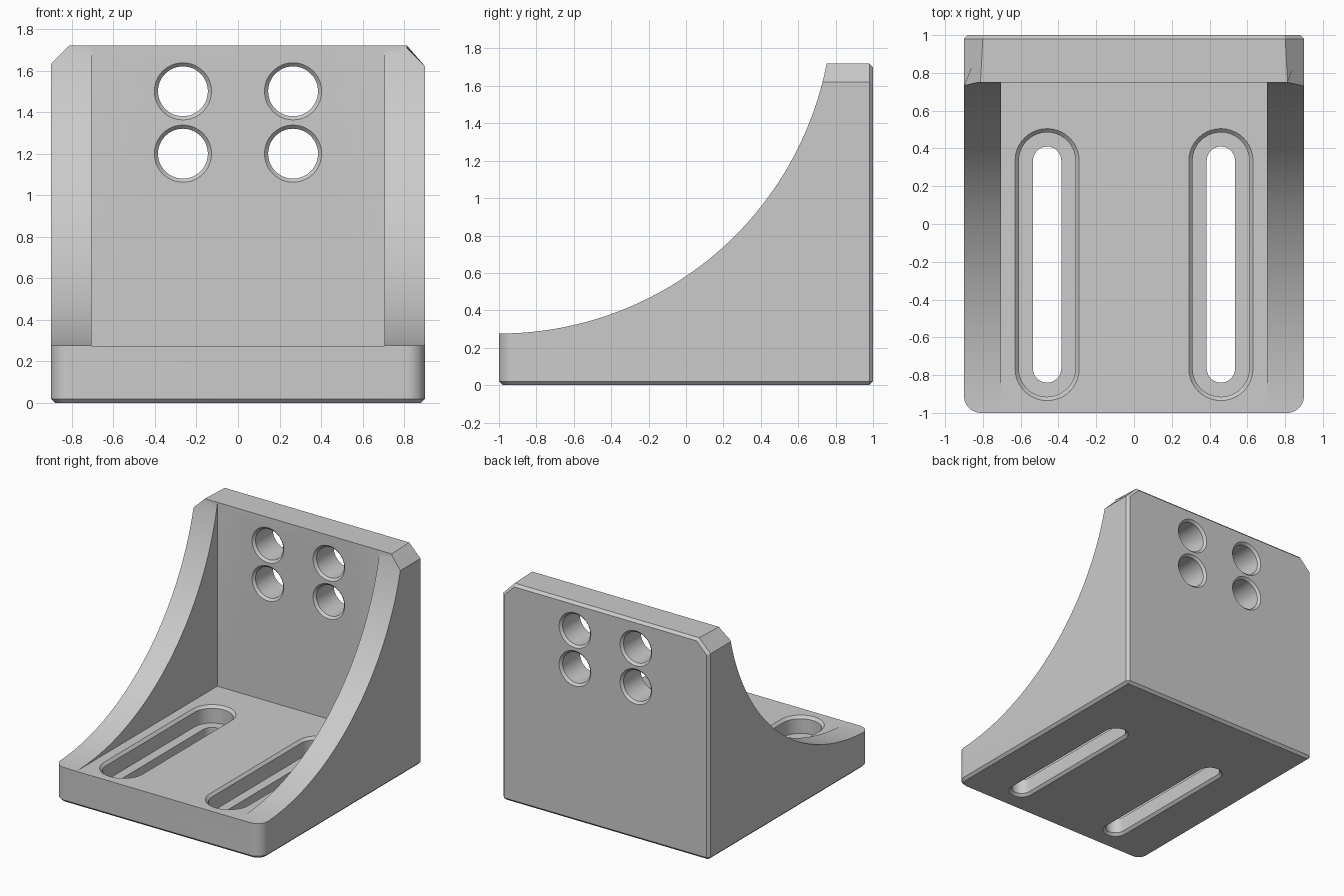
import bpy, bmesh, math
from mathutils import Vector

if "Cube" in bpy.data.objects:
    bpy.data.objects.remove(bpy.data.objects["Cube"], do_unlink=True)

W, H = 0.9, 1.72            # half width, height
FLOOR, WALL, RIB = 0.275, 0.75, 0.705
R = 1.785                   # radius of the rib sweep

grey = bpy.data.materials.new("grey metal")
grey.use_nodes = True
grey.diffuse_color = (0.6, 0.6, 0.6, 1)
grey.node_tree.nodes["Principled BSDF"].inputs["Base Color"].default_value = (0.6, 0.6, 0.6, 1)


def to_object(name, bm):
    bmesh.ops.recalc_face_normals(bm, faces=bm.faces)
    mesh = bpy.data.meshes.new(name)
    bm.to_mesh(mesh)
    bm.free()
    mesh.materials.append(grey)
    obj = bpy.data.objects.new(name, mesh)
    bpy.context.collection.objects.link(obj)
    return obj


def loft(name, rings):
    """Closed solid through a list of point rings."""
    bm = bmesh.new()
    loops = [[bm.verts.new(p) for p in ring] for ring in rings]
    n = len(loops[0])
    for a, b in zip(loops, loops[1:]):
        for i in range(n):
            j = (i + 1) % n
            bm.faces.new((a[i], a[j], b[j], b[i]))
    bm.faces.new(loops[0])
    bm.faces.new(loops[-1])
    return to_object(name, bm)


def box(lo, hi):
    bm = bmesh.new()
    bmesh.ops.create_cube(bm, size=1)
    for v in bm.verts:
        v.co = Vector([(a + b) / 2 + c * (b - a) for a, b, c in zip(lo, hi, v.co)])
    return bm


def bevel(bm, test, size, segments=1):
    edges = [e for e in bm.edges if test(e.verts[0].co, e.verts[1].co)]
    bmesh.ops.bevel(bm, geom=edges, offset=size, offset_type='OFFSET',
                    segments=segments, profile=0.5, affect='EDGES')


def cut(body, cutter):
    cutter.hide_render = True
    mod = body.modifiers.new("cut", 'BOOLEAN')
    mod.operation = 'DIFFERENCE'
    mod.solver = 'EXACT'
    mod.object = cutter
    bpy.context.view_layer.objects.active = body
    bpy.ops.object.modifier_apply(modifier=mod.name)
    bpy.data.objects.remove(cutter, do_unlink=True)


def near(a, b):
    return abs(a - b) < 1e-4


# Blank block: rounded front corners, clipped top corners, chamfered back and bottom
bm = box((-W, -1, 0), (W, 1, H))
bevel(bm, lambda a, b: near(a.y, -1) and near(b.y, -1) and near(a.x, b.x), 0.09, 10)
bevel(bm, lambda a, b: near(a.z, H) and near(b.z, H) and near(abs(a.x), W) and near(a.x, b.x), 0.1)
bevel(bm, lambda a, b: (near(a.z, 0) and near(b.z, 0)) or (near(a.y, 1) and near(b.y, 1)), 0.02)
bracket = to_object("angle_bracket", bm)

# Sweep removed above the ribs
start = FLOOR + 0.0008
end = math.asin((WALL + 1) / R)
arc = [(-1 + R * math.sin(end * i / 56), start + R * (1 - math.cos(end * i / 56)))
       for i in range(57)]
profile = arc + [(WALL, 2), (-1.2, 2), (-1.2, start)]
cut(bracket, loft("sweep_cutter", [[(x, y, z) for y, z in profile] for x in (-1.1, 1.1)]))

# Channel between the ribs
cut(bracket, to_object("channel_cutter", box((-RIB, -1.2, FLOOR), (RIB, WALL, 2.1))))


def slot_ring(cx, r, z, n=20):
    ends = ((0.335, 0), (-0.765, math.pi))
    return [(cx + r * math.cos(t0 + math.pi * i / n), cy + r * math.sin(t0 + math.pi * i / n), z)
            for cy, t0 in ends for i in range(n + 1)]


def hole_ring(cx, cz, r, y, n=48):
    return [(cx + r * math.cos(math.tau * i / n), y, cz + r * math.sin(math.tau * i / n))
            for i in range(n)]


# Stepped slots through the base
slot_steps = [(0.18, FLOOR + 0.01), (0.15, FLOOR - 0.02), (0.15, 0.14),
              (0.075, 0.14), (0.075, 0.02), (0.105, -0.01)]
for side in (-1, 1):
    cut(bracket, loft("slot_cutter", [slot_ring(side * 0.46, r, z) for r, z in slot_steps]))

# Chamfered holes through the back wall
hole_steps = [(0.1475, WALL - 0.01), (0.12, WALL + 0.0175), (0.12, 0.9825), (0.1475, 1.01)]
for side in (-1, 1):
    for cz in (1.2, 1.5):
        cut(bracket, loft("hole_cutter", [hole_ring(side * 0.265, cz, r, y) for r, y in hole_steps]))

# Smooth rounded faces, keep machined edges sharp
bpy.ops.object.select_all(action='DESELECT')
bracket.select_set(True)
bpy.context.view_layer.objects.active = bracket
bpy.ops.object.shade_smooth_by_angle(angle=math.radians(25))
